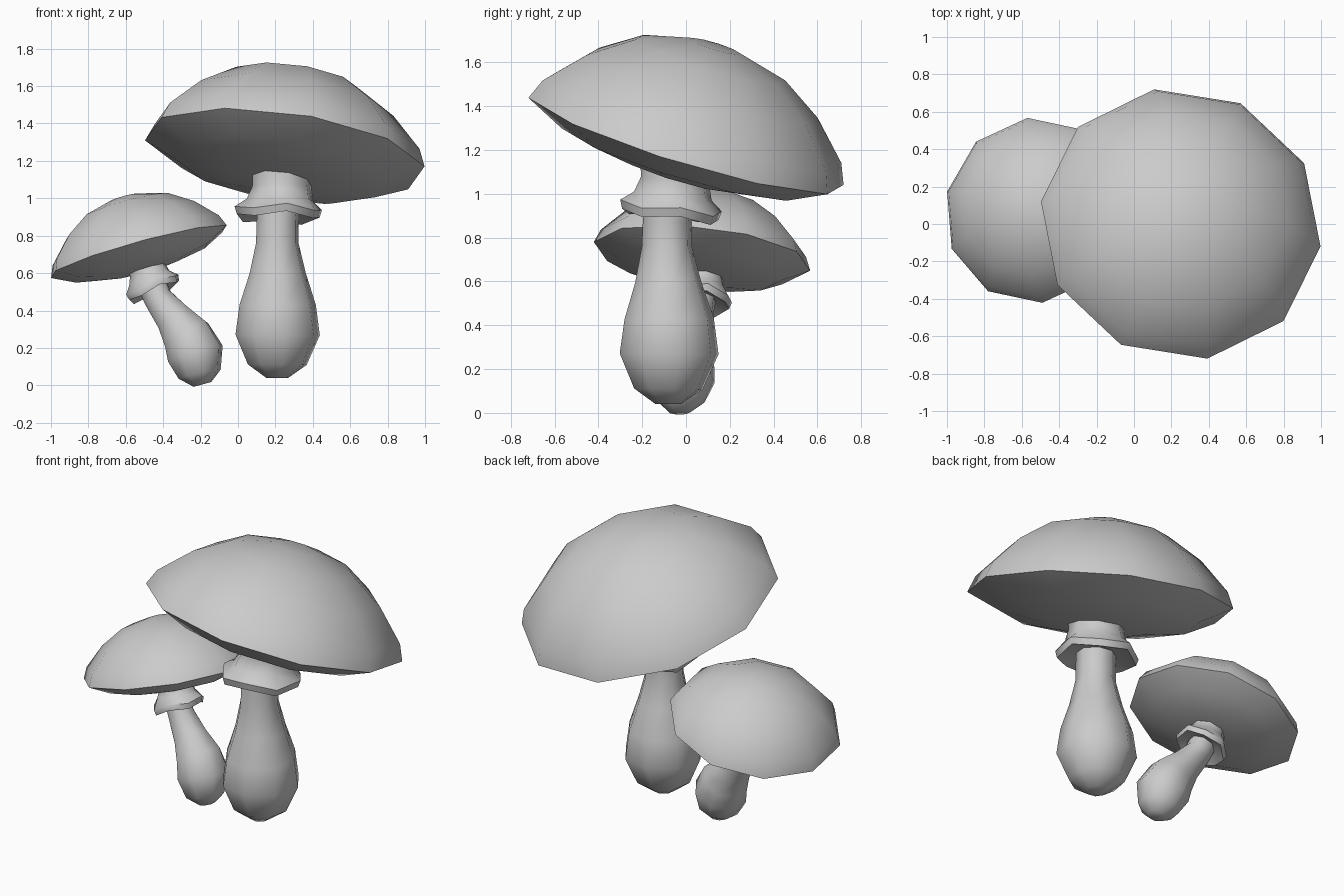
import bpy, bmesh, math
from mathutils import Vector

if "Cube" in bpy.data.objects:
    bpy.data.objects.remove(bpy.data.objects["Cube"])


def loft(name, stations, sides, axis=None, xref=(1, 0, 0)):
    """Skin rings (x, y, z, radius, zigzag) into a closed, smooth-shaded body."""
    bm = bmesh.new()
    cs = [Vector(s[:3]) for s in stations]
    rings = []
    for i, s in enumerate(stations):
        n = Vector(axis) if axis else cs[min(i + 1, len(cs) - 1)] - cs[max(i - 1, 0)]
        n.normalize()
        u = Vector(xref)
        u = (u - n * u.dot(n)).normalized()
        v = n.cross(u)
        wave = s[4] if len(s) > 4 else 0
        ring = []
        for k in range(sides):
            a = 2 * math.pi * k / sides
            p = cs[i] + s[3] * (u * math.cos(a) + v * math.sin(a)) + n * wave * (-1) ** k
            ring.append(bm.verts.new(p))
        rings.append(ring)
    for a, b in zip(rings, rings[1:]):
        for k in range(sides):
            j = (k + 1) % sides
            bm.faces.new((a[k], a[j], b[j], b[k]))
    bm.faces.new(rings[0])
    bm.faces.new(rings[-1])
    bmesh.ops.recalc_face_normals(bm, faces=bm.faces)
    me = bpy.data.meshes.new(name)
    bm.to_mesh(me)
    bm.free()
    ob = bpy.data.objects.new(name, me)
    bpy.context.collection.objects.link(ob)
    bpy.ops.object.select_all(action='DESELECT')
    ob.select_set(True)
    bpy.context.view_layer.objects.active = ob
    bpy.ops.object.shade_smooth_by_angle(angle=math.radians(48))
    return ob


# Cap profile (radius, height): bulging underside, sharp rim, dome
CAP = [(.10, -.158), (.30, -.148), (.57, -.095), (.76, 0),
       (.72, .095), (.555, .265), (.36, .392), (.12, .458)]


def cap(name, centre, axis, xref, scale):
    n = Vector(axis).normalized()
    loft(name, [(*(Vector(centre) + n * h * scale), r * scale) for r, h in CAP],
         10, axis, xref)


# Large mushroom
cap("large_cap", (.25, 0, 1.24), (.142, .304, 1), (.75, -.12, -.07), 1)
loft("large_stem", [
    (.21, -.08, .04, .06), (.21, -.08, .11, .16), (.212, -.077, .27, .23),
    (.212, -.077, .43, .208), (.212, -.082, .60, .153), (.21, -.088, .76, .116),
    (.212, -.085, .88, .114), (.23, -.05, 1.15, .12)], 8, xref=(1, .2, 0))
loft("large_collar", [
    (.24, -.045, 1.17, .168), (.235, -.05, 1.06, .16), (.225, -.06, .99, .182),
    (.215, -.07, .935, .238, .012), (.215, -.073, .895, .226, .012),
    (.212, -.078, .93, .115)], 8, (.02, .12, 1), (1, .2, 0))

# Small leaning mushroom
cap("small_cap", (-.53, .073, .715), (-.278, .11, 1), (.47, -.10, .14), .658)
loft("small_stem", [
    (-.19, -.03, .005, .05), (-.205, -.03, .06, .118), (-.228, -.02, .17, .157),
    (-.275, 0, .27, .138), (-.345, .02, .36, .103), (-.43, .05, .47, .08),
    (-.50, .072, .64, .08)], 8, xref=(1, .2, 0))
loft("small_collar", [
    (-.505, .075, .69, .105), (-.485, .07, .62, .102), (-.475, .065, .575, .118),
    (-.455, .06, .53, .155, .008), (-.445, .055, .50, .147, .008),
    (-.452, .06, .525, .075)], 8, (-.38, .13, .9), (1, .2, 0))
